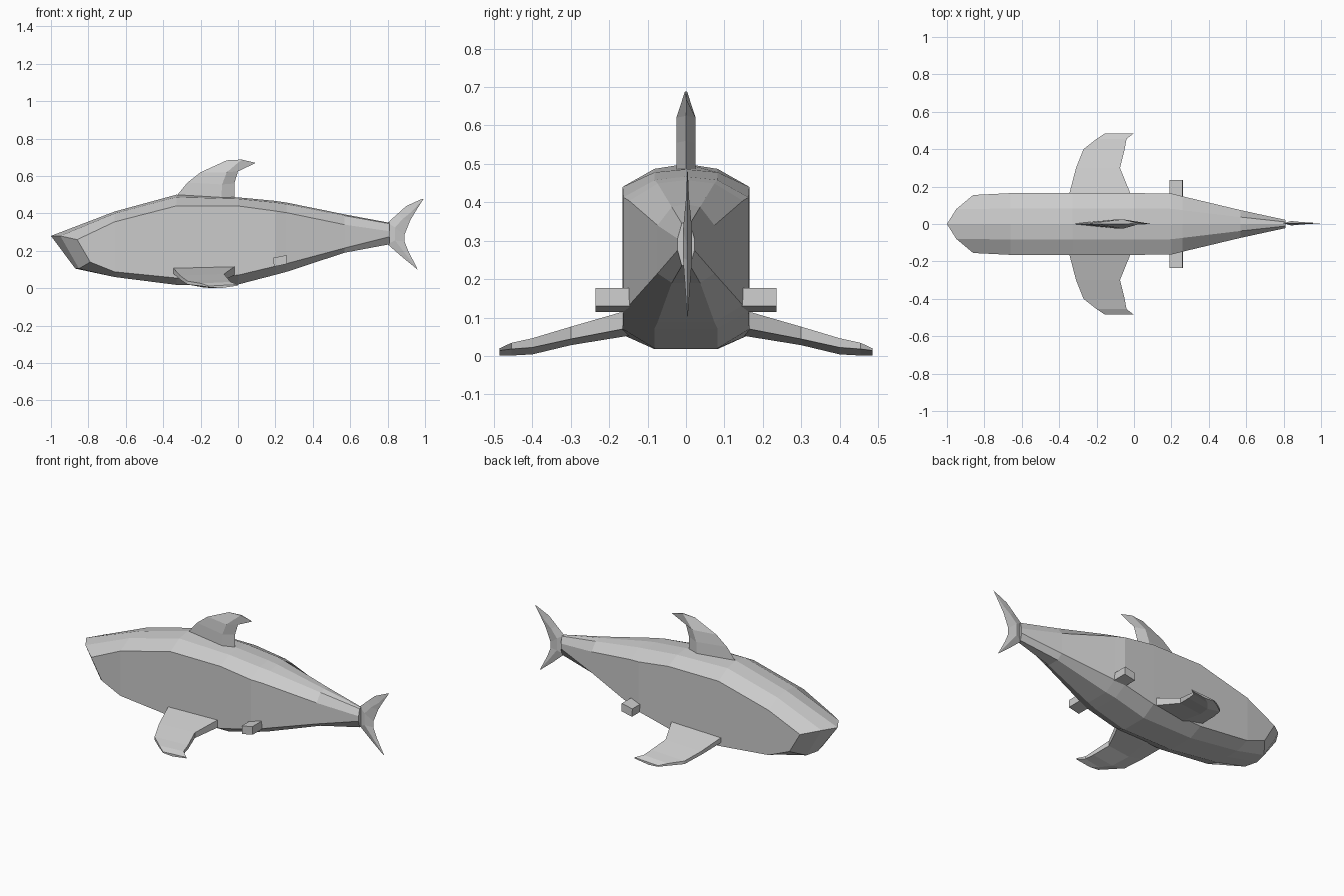
import bpy, bmesh, math
from mathutils import Matrix

skin = bpy.data.materials.new("grey_skin")
skin.diffuse_color = (0.6, 0.6, 0.6, 1)


def make(name, verts, faces):
    """Flat-shaded mesh object with outward normals."""
    bm = bmesh.new()
    vs = [bm.verts.new(v) for v in verts]
    for f in faces:
        bm.faces.new([vs[i] for i in f])
    bmesh.ops.recalc_face_normals(bm, faces=bm.faces)
    mesh = bpy.data.meshes.new(name)
    bm.to_mesh(mesh)
    bm.free()
    mesh.materials.append(skin)
    ob = bpy.data.objects.new(name, mesh)
    bpy.context.collection.objects.link(ob)
    return ob


def skin_rings(rings):
    """Quads joining successive closed rings."""
    n = len(rings[0])
    verts = [p for r in rings for p in r]
    faces = [(k * n + i, k * n + (i + 1) % n, (k + 1) * n + (i + 1) % n, (k + 1) * n + i)
             for k in range(len(rings) - 1) for i in range(n)]
    return verts, faces


def loft(name, rings):
    verts, faces = skin_rings(rings)
    n = len(rings[0])
    faces += [tuple(range(n)), tuple(range(len(verts) - n, len(verts)))]
    return make(name, verts, faces)


def full_ring(half):
    """Half outline from top centre to bottom centre, mirrored in y."""
    return half + [(x, -y, z) for x, y, z in half[-2:0:-1]]


# Body: x, half width, top, shoulder, side top, side bottom, belly
stations = [
    (-0.66, 0.165, 0.410, 0.400, 0.355, 0.088, 0.060),
    (-0.33, 0.165, 0.500, 0.487, 0.440, 0.055, 0.018),
    (0.00, 0.165, 0.486, 0.478, 0.440, 0.070, 0.020),
    (0.20, 0.163, 0.467, 0.458, 0.413, 0.118, 0.072),
    (0.26, 0.148, 0.458, 0.449, 0.404, 0.132, 0.088),
    (0.57, 0.074, 0.395, 0.388, 0.340, 0.215, 0.190),
    (0.81, 0.022, 0.350, 0.345, 0.305, 0.275, 0.235),
]
snout = [(-1, 0, 0.28), (-0.95, 0.08, 0.28), (-0.86, 0.155, 0.26),
         (-0.79, 0.155, 0.14), (-0.85, 0.08, 0.105), (-0.87, 0, 0.105)]
rings = [full_ring(snout)]
for x, w, top, sh, up, low, bel in stations:
    rings.append(full_ring([(x, 0, top), (x, w / 2, sh), (x, w, up),
                            (x, w, low), (x, w / 2, bel), (x, 0, bel)]))
verts, faces = skin_rings(rings)
# blunt face of the snout, and the closed tail end
faces += [(0, 1, 4, 5), (1, 2, 3, 4), (0, 5, 6, 9), (9, 6, 7, 8)]
faces.append(tuple(range(len(verts) - 10, len(verts))))
make("body", verts, faces)

# Dorsal fin: leading edge, thick ridge, trailing edge at each level
levels = [((-0.34, 0.48), (-0.09, 0.47), (-0.02, 0.46), 0.025),
          ((-0.27, 0.565), (-0.085, 0.555), (-0.02, 0.56), 0.025),
          ((-0.20, 0.62), (-0.06, 0.62), (0.0, 0.625), 0.025),
          ((-0.06, 0.684), (0.02, 0.688), (0.095, 0.67), 0.003)]
loft("dorsal_fin", [[(a[0], 0, a[1]), (b[0], t, b[1]), (c[0], 0, c[1]), (b[0], -t, b[1])]
                    for a, b, c, t in levels])

# Tail fin: leading edge, middle, trailing edge from upper to lower tip
tail = [((0.985, 0.478), (0.99, 0.477), (0.995, 0.483), 0.001),
        ((0.90, 0.44), (0.93, 0.41), (0.955, 0.42), 0.004),
        ((0.85, 0.395), (0.88, 0.37), (0.922, 0.365), 0.008),
        ((0.80, 0.35), (0.84, 0.325), (0.89, 0.285), 0.012),
        ((0.80, 0.235), (0.84, 0.255), (0.89, 0.25), 0.012),
        ((0.88, 0.165), (0.89, 0.19), (0.912, 0.195), 0.007),
        ((0.955, 0.104), (0.958, 0.105), (0.962, 0.10), 0.001)]
loft("tail_fin", [[(a[0], 0.004, a[1]), (b[0], 0.004 + t, b[1]),
                   (c[0], 0.004, c[1]), (b[0], 0.004 - t, b[1])]
                  for a, b, c, t in tail])

# Side fins: y, front x, rear x, rear top z, rear bottom z, underside z
sections = [(0.10, -0.365, 0.0, 0.137, 0.085, 0.060),
            (0.165, -0.345, -0.02, 0.115, 0.070, 0.050),
            (0.30, -0.31, -0.075, 0.076, 0.044, 0.028),
            (0.40, -0.27, -0.05, 0.046, 0.022, 0.004),
            (0.455, -0.20, -0.04, 0.034, 0.018, 0.001),
            (0.485, -0.155, 0.0, 0.020, 0.014, 0.001)]
# Side stubs: small tilted blocks
for side, label in ((1, "left"), (-1, "right")):
    loft(label + "_side_fin",
         [[(a, side * y, t - 0.008), (b, side * y, t), (b, side * y, l),
           (a * 0.6 + b * 0.4, side * y, u), (a, side * y, (t + u) / 2 - 0.005)]
          for y, a, b, t, l, u in sections])
    stub = loft(label + "_stub",
                [[(x, side * y, z) for x, z in
                  ((0.192, 0.115), (0.262, 0.130), (0.259, 0.177), (0.189, 0.163))]
                 for y in (0.11, 0.235)])
